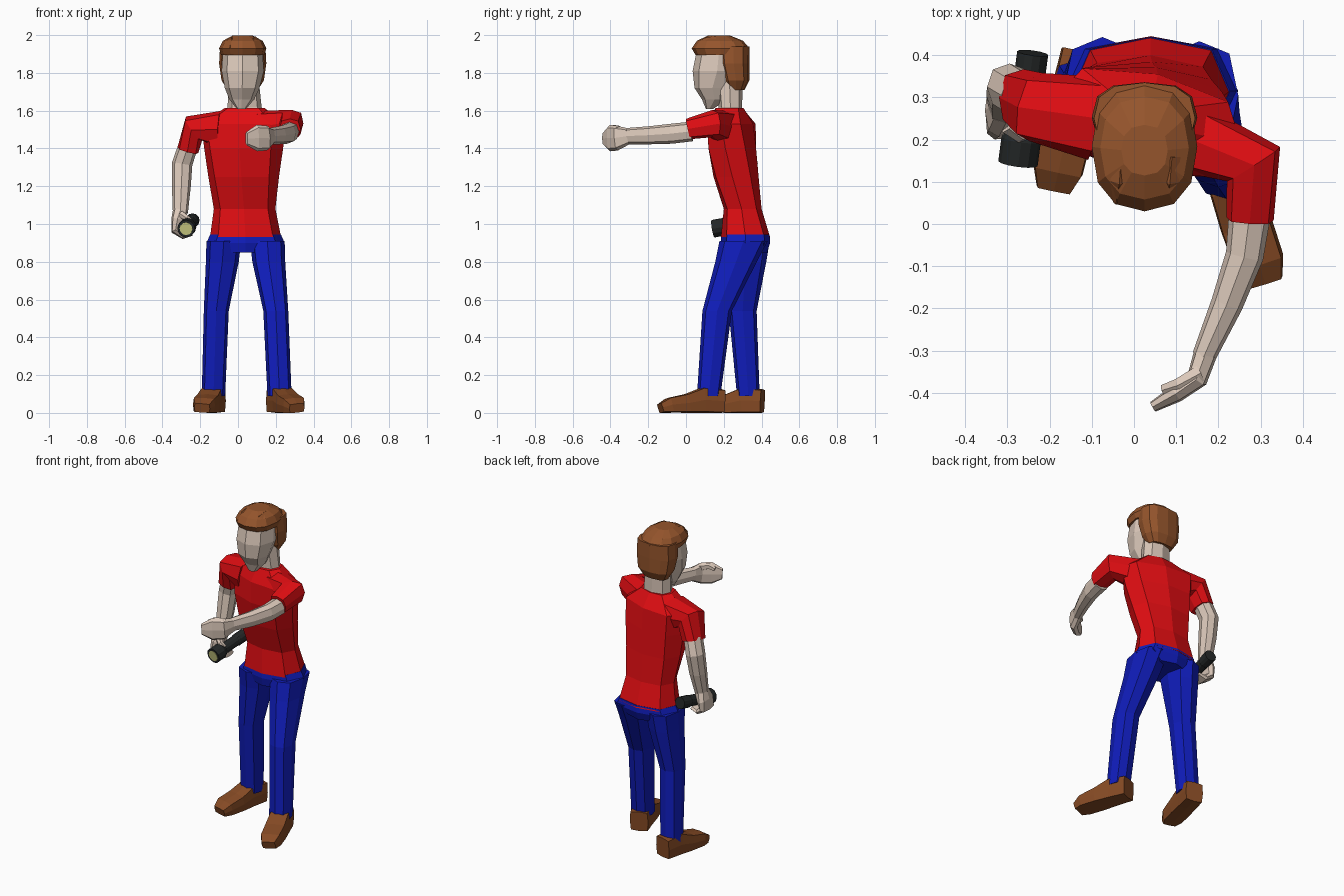
import bpy, bmesh, math
from mathutils import Vector

X, Y, Z = Vector((1, 0, 0)), Vector((0, 1, 0)), Vector((0, 0, 1))


def material(name, rgb):
    m = bpy.data.materials.new(name)
    m.diffuse_color = (*rgb, 1)
    return m


RED = material("shirt_red", (0.75, 0.004, 0.006))
BLUE = material("trouser_blue", (0.005, 0.012, 0.50))
SKIN = material("skin", (0.71, 0.58, 0.49))
HAIR = material("hair_brown", (0.30, 0.09, 0.025))
SHOE = material("shoe_brown", (0.24, 0.07, 0.018))
DARK = material("torch_black", (0.017, 0.02, 0.02))
LENS = material("lens_yellow", (0.60, 0.60, 0.22))


def loft(name, rings, mat, ref=X, normal=None, n=8, p=0.85):
    """Skin rings of (x, y, z, half_u, half_v[, turn]); rings face the path
    unless a fixed normal is given; p below 1 makes the outline boxier."""
    pts = [Vector(r[:3]) for r in rings]
    bm = bmesh.new()
    loops = []
    for i, r in enumerate(rings):
        if normal:
            t = normal
        else:
            a = (pts[i] - pts[i - 1]).normalized() if i else Vector()
            b = (pts[i + 1] - pts[i]).normalized() if i + 1 < len(pts) else Vector()
            t = (a + b).normalized()
        u = (ref - t * ref.dot(t)).normalized()
        v = t.cross(u)
        turn = math.radians(r[5]) if len(r) > 5 else 0
        u, v = u * math.cos(turn) + v * math.sin(turn), v * math.cos(turn) - u * math.sin(turn)
        loop = []
        for k in range(n):
            c, s = math.cos(math.tau * k / n), math.sin(math.tau * k / n)
            c, s = (0 if abs(w) < 1e-6 else math.copysign(abs(w) ** p, w) for w in (c, s))
            loop.append(bm.verts.new(pts[i] + u * r[3] * c + v * r[4] * s))
        loops.append(loop)
    for a, b in zip(loops, loops[1:]):
        for k in range(n):
            bm.faces.new((a[k], a[(k + 1) % n], b[(k + 1) % n], b[k]))
    bm.faces.new(loops[0])
    bm.faces.new(loops[-1])
    bmesh.ops.recalc_face_normals(bm, faces=bm.faces)
    me = bpy.data.meshes.new(name)
    bm.to_mesh(me)
    bm.free()
    me.materials.append(mat)
    ob = bpy.data.objects.new(name, me)
    bpy.context.collection.objects.link(ob)
    return ob


def shoe(name, heel, toe):
    h, t = Vector(heel), Vector(toe)
    rings = []
    for f, w, top in ((0, .055, .125), (.32, .058, .135), (.58, .062, .10), (.86, .06, .08), (1, .042, .05)):
        c = h.lerp(t, f)
        rings.append((c.x, c.y, top / 2, w, top / 2))
    loft(name, rings, SHOE, p=0.25)


# shirt body, twisting towards the raised arm
loft("shirt", [(.04, .315, .93, .188, .13), (.035, .30, 1.08, .163, .10, -2),
               (.03, .265, 1.25, .188, .12, -6), (.03, .245, 1.40, .212, .128, -10),
               (.03, .24, 1.53, .23, .118, -13), (.035, .23, 1.615, .105, .075, -8)],
     RED, normal=Z, p=0.75)

# sleeves
loft("left_sleeve", [(.10, .215, 1.505, .095, .09), (.283, .142, 1.532, .072, .075),
                     (.275, .012, 1.503, .055, .056)], RED, ref=Z, p=0.7)
loft("right_sleeve", [(-.09, .25, 1.50, .10, .10), (-.232, .277, 1.508, .083, .075),
                      (-.265, .30, 1.392, .068, .057)], RED, ref=Y, p=0.7)

# raised left arm and open hand
loft("left_arm", [(.275, .03, 1.49, .052, .05), (.262, -.075, 1.478, .053, .045),
                  (.22, -.19, 1.47, .048, .038), (.165, -.315, 1.465, .043, .028)],
     SKIN, ref=Z)
loft("left_hand", [(.17, -.305, 1.465, .043, .028), (.15, -.365, 1.455, .066, .026),
                   (.10, -.402, 1.455, .07, .021), (.045, -.433, 1.452, .035, .013)],
     SKIN, ref=Z, p=0.7)
loft("left_thumb", [(.155, -.355, 1.495, .025, .022), (.105, -.382, 1.505, .02, .018),
                    (.07, -.393, 1.49, .014, .014)], SKIN, ref=Z, n=6)

# lowered right arm and gripping hand
loft("right_arm", [(-.265, .305, 1.41, .055, .052), (-.295, .325, 1.32, .055, .054),
                   (-.30, .305, 1.20, .05, .05), (-.305, .275, 1.06, .038, .04)],
     SKIN, ref=Y)
loft("right_hand", [(-.305, .277, 1.07, .038, .04), (-.322, .268, 1.02, .062, .032),
                    (-.328, .262, .965, .062, .026), (-.29, .26, .936, .055, .016),
                    (-.245, .262, .95, .045, .013)], SKIN, ref=Y, p=0.75)
loft("right_thumb", [(-.30, .235, 1.05, .022, .02), (-.27, .21, 1.03, .018, .017),
                     (-.245, .215, 1.01, .013, .013)], SKIN, ref=Y, n=6)

# torch: tail, body, flared head and lens
front, back = Vector((-.275, .143, .975)), Vector((-.24, .405, 1.02))


def torch_part(name, stations, mat):
    loft(name, [(*front.lerp(back, f), r, r) for f, r in stations], mat, n=12, p=1)


torch_part("torch_body", ((0, .047), (.22, .047), (.32, .033), (.72, .033), (.75, .037), (1, .037)), DARK)
torch_part("torch_lens", ((-.008, .034), (.03, .034)), LENS)

# trousers
loft("trouser_hips", [(.04, .31, .85, .12, .12), (.04, .315, .90, .207, .13), (.04, .315, .945, .187, .128)],
     BLUE, normal=Z, p=0.75)
loft("left_leg", [(.155, .305, .91, .092, .128), (.163, .265, .80, .087, .11),
                  (.20, .165, .54, .066, .078), (.22, .12, .09, .064, .062)],
     BLUE, normal=Z, p=0.75)
loft("right_leg", [(-.075, .315, .91, .092, .128), (-.083, .315, .80, .087, .11),
                   (-.115, .30, .54, .066, .074), (-.13, .33, .09, .062, .06)],
     BLUE, normal=Z, p=0.75)

# shoes
shoe("left_shoe", (.20, .19, 0), (.312, -.135, 0))
shoe("right_shoe", (-.118, .405, 0), (-.19, .085, 0))

# neck and head
loft("neck", [(.035, .235, 1.57, .10, .07), (.035, .235, 1.62, .09, .062), (.03, .23, 1.76, .08, .07)],
     SKIN, normal=Z)
loft("head", [(.018, .125, 1.61, .025, .02), (.02, .152, 1.66, .066, .068),
              (.022, .14, 1.72, .092, .095), (.025, .165, 1.81, .112, .13),
              (.025, .175, 1.91, .105, .12)], SKIN, normal=Z)

# hair: crown, back of the head and ridged locks
loft("hair_crown", [(.025, .185, 1.895, .115, .135), (.025, .183, 1.93, .125, .153),
                    (.025, .18, 1.97, .105, .122), (.025, .175, 1.997, .055, .06)],
     HAIR, normal=Z, n=12)
loft("hair_back", [(.025, .265, 1.71, .08, .045), (.025, .265, 1.76, .112, .07),
                   (.025, .253, 1.85, .125, .083), (.025, .25, 1.94, .12, .085)],
     HAIR, normal=Z, n=12, p=0.75)
for i in range(4):
    x = -.035 + i * .04
    loft(f"hair_lock_{i + 1}", [(x + .005, .16, 1.98, .02, .015), (x, .10, 1.972, .021, .014),
                                (x - .008, .05, 1.93, .006, .006)], HAIR, n=4)
